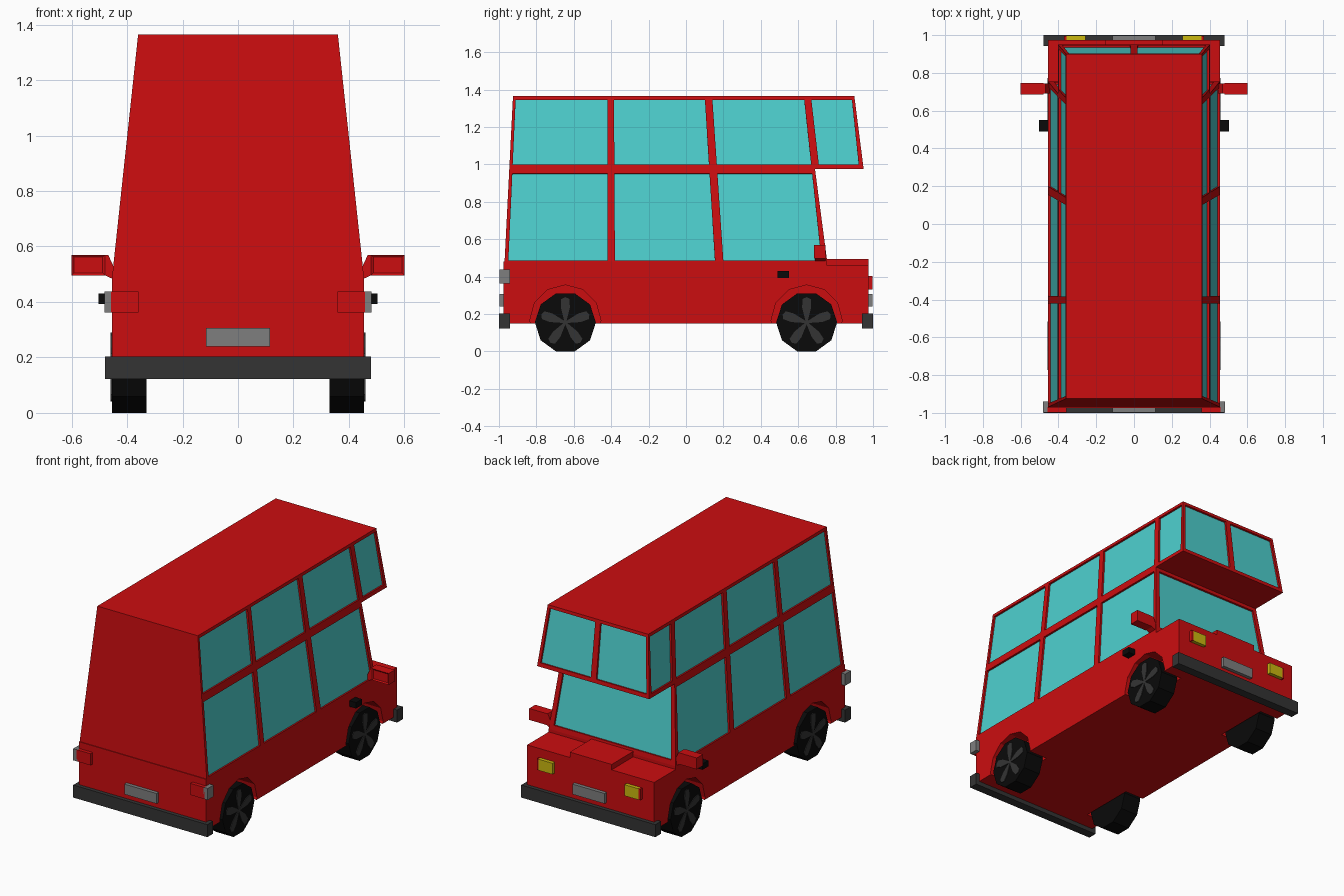
import bpy, bmesh, math
from mathutils import Vector

if "Cube" in bpy.data.objects:
    bpy.data.objects.remove(bpy.data.objects["Cube"])


def material(name, rgb):
    m = bpy.data.materials.new(name)
    m.diffuse_color = (*rgb, 1)
    m.use_nodes = True
    m.node_tree.nodes["Principled BSDF"].inputs["Base Color"].default_value = m.diffuse_color
    return m


RED = material("red paint", (0.6, 0.004, 0.005))
GLASS = material("blue glass", (0.075, 0.63, 0.62))
BLACK = material("black rubber", (0.003, 0.003, 0.003))
DARK = material("dark grey", (0.034, 0.034, 0.034))
GREY = material("light grey", (0.21, 0.21, 0.21))
YELLOW = material("yellow lamp", (0.6, 0.48, 0.005))


def finish(bm, name, *mats):
    me = bpy.data.meshes.new(name)
    bm.to_mesh(me)
    bm.free()
    ob = bpy.data.objects.new(name, me)
    bpy.context.collection.objects.link(ob)
    for m in mats:
        me.materials.append(m)
    return ob


def prism(name, points, axis, a, b, mat):
    """Extrude a 2D outline: axis 'x' takes (y, z) points, axis 'y' takes (x, z)."""
    bm = bmesh.new()
    place = (lambda p: (a, p[0], p[1])) if axis == 'x' else (lambda p: (p[0], a, p[1]))
    f = bm.faces.new([bm.verts.new(place(p)) for p in points])
    ext = bmesh.ops.extrude_face_region(bm, geom=[f])['geom']
    vec = (b - a, 0, 0) if axis == 'x' else (0, b - a, 0)
    bmesh.ops.translate(bm, vec=vec, verts=[v for v in ext if isinstance(v, bmesh.types.BMVert)])
    bmesh.ops.recalc_face_normals(bm, faces=bm.faces)
    return finish(bm, name, mat)


def box(name, x, y, z, mat):
    return prism(name, [(y[0], z[0]), (y[1], z[0]), (y[1], z[1]), (y[0], z[1])], 'x', x[0], x[1], mat)


def ring(cy, cz, r, n):
    return [(cy + r * math.cos(2 * math.pi * i / n), cz + r * math.sin(2 * math.pi * i / n)) for i in range(n)]


# Lower body with bonnet step and wheel wells
WHEEL_Y, WHEEL_Z, WHEEL_R = 0.645, 0.155, 0.163
body = prism("lower_body", [(-.975, .15), (.975, .15), (.975, .46), (.755, .46), (.755, .48), (-.975, .48)],
             'x', -.455, .455, RED)
for s in (-1, 1):
    for y in (-WHEEL_Y, WHEEL_Y):
        cut = prism("well_cutter", ring(y, .165, .19, 12), 'x', s * .32, s * .6, RED)
        cut.hide_render = True
        mod = body.modifiers.new("well", 'BOOLEAN')
        mod.object, mod.operation, mod.solver = cut, 'DIFFERENCE', 'EXACT'
        bpy.context.view_layer.objects.active = body
        bpy.ops.object.modifier_apply(modifier=mod.name)
        bpy.data.objects.remove(cut)
box("bonnet_panel", (-.15, .15), (.74, .975), (.455, .495), RED)

# Cabin: slanted column lines (y at waist, y at roof) and row heights
Z0, Z1 = .48, 1.365
COLS = [(-.97, -.925), (-.95, -.91), (-.42, -.42), (-.38, -.385), (.155, .10), (.20, .14),
        (.725, .63), (.755, .638), (.77, .668), (.978, .885), (1.013, .90)]
ROWS = [.48, .487, .95, .975, 1.0, 1.345, 1.365]


def col_y(c, z):
    b, t = COLS[c]
    return b + (t - b) * (z - Z0) / (Z1 - Z0)


def half_x(z):
    return .455 - .095 * (z - Z0) / (Z1 - Z0)


bm = bmesh.new()
panes = []


def quad(points, outward, glass=False):
    f = bm.faces.new([bm.verts.new(p) for p in points])
    f.normal_update()
    if f.normal.dot(Vector(outward)) < 0:
        f.normal_flip()
    if glass:
        f.material_index = 1
        panes.append(f)


# Cabin sides
for s in (-1, 1):
    for r in range(6):
        for c in range(10 if r >= 3 else 7):
            corners = [(c, ROWS[r]), (c + 1, ROWS[r]), (c + 1, ROWS[r + 1]), (c, ROWS[r + 1])]
            quad([(s * half_x(z), col_y(k, z), z) for k, z in corners], (s, 0, 0),
                 (r in (1, 4) and c in (1, 3, 5)) or (r == 4 and c == 8))


# Windscreen and upper front windows
def front(c, xs, zs, glass_cols):
    for r in range(3):
        for i in range(len(xs) - 1):
            corners = [(xs[i], zs[r]), (xs[i + 1], zs[r]), (xs[i + 1], zs[r + 1]), (xs[i], zs[r + 1])]
            quad([(u * half_x(z), col_y(c, z), z) for u, z in corners], (0, 1, 0), r == 1 and i in glass_cols)


front(7, [-1, -.93, .93, 1], [.48, .51, .95, .975], (1,))
front(10, [-1, -.95, -.05, .05, .95, 1], [.975, 1.0, 1.345, 1.365], (1, 3))


# Back wall, roof and overhang underside
def across(a, za, b, zb, outward):
    xa, xb, ya, yb = half_x(za), half_x(zb), col_y(a, za), col_y(b, zb)
    quad([(-xa, ya, za), (xa, ya, za), (xb, yb, zb), (-xb, yb, zb)], outward)


across(0, Z0, 0, Z1, (0, -1, 0))
across(0, Z1, 10, Z1, (0, 0, 1))
across(7, .975, 10, .975, (0, 0, -1))
# Recess the glass
rims = bmesh.ops.inset_individual(bm, faces=panes, thickness=0, depth=-.012)['faces']
for f in rims:
    if f not in panes:
        f.material_index = 0
finish(bm, "cabin", RED, GLASS)

# Bumpers and number plates
for name, s in (("rear", -1), ("front", 1)):
    box(name + "_bumper", (-.48, .48), (s * .942, s * 1.0), (.122, .203), DARK)
    box(name + "_plate", (-.115, .115), (s * .97, s * .998), (.24, .306), GREY)

for s in (-1, 1):
    # Lamps
    box("rear_lamp", (s * .358, s * .458), (-.97, -.998), (.362, .437), RED)
    box("rear_lamp_side", (s * .45, s * .482), (-.94, -.998), (.362, .437), GREY)
    box("headlamp", (s * .258, s * .358), (.97, .998), (.33, .402), YELLOW)
    box("headlamp_edge", (s * .358, s * .37), (.97, .996), (.33, .402), RED)
    # Door handle
    box("door_handle", (s * .45, s * .503), (.49, .55), (.392, .43), BLACK)
    # Mirror: arm and head with a recessed face
    prism("mirror_arm", [(s * .445, .48), (s * .482, .497), (s * .482, .57), (s * .468, .57), (s * .445, .52)],
          'y', .69, .745, RED)
    head = box("mirror_head", (s * .48, s * .60), (.685, .747), (.496, .57), RED)
    bm = bmesh.new()
    bm.from_mesh(head.data)
    bm.normal_update()
    back = [f for f in bm.faces if f.normal.y < -.9]
    bmesh.ops.inset_individual(bm, faces=back, thickness=.012, depth=-.006)
    bm.to_mesh(head.data)
    bm.free()
    # Wheels with five flat spokes
    for y in (-WHEEL_Y, WHEEL_Y):
        prism("wheel", ring(y, WHEEL_Z, WHEEL_R, 10), 'x', s * .33, s * .455, BLACK)
        for k in range(5):
            a = math.pi / 2 + k * 2 * math.pi / 5
            kite = [(.0, .004), (.08, .024), (.125, .022), (.135, 0), (.125, -.022), (.08, -.024), (.0, -.004)]
            pts = [(y + r * math.cos(a) - w * math.sin(a), WHEEL_Z + r * math.sin(a) + w * math.cos(a))
                   for r, w in kite]
            prism("wheel_spoke", pts, 'x', s * .452, s * .459, DARK)
